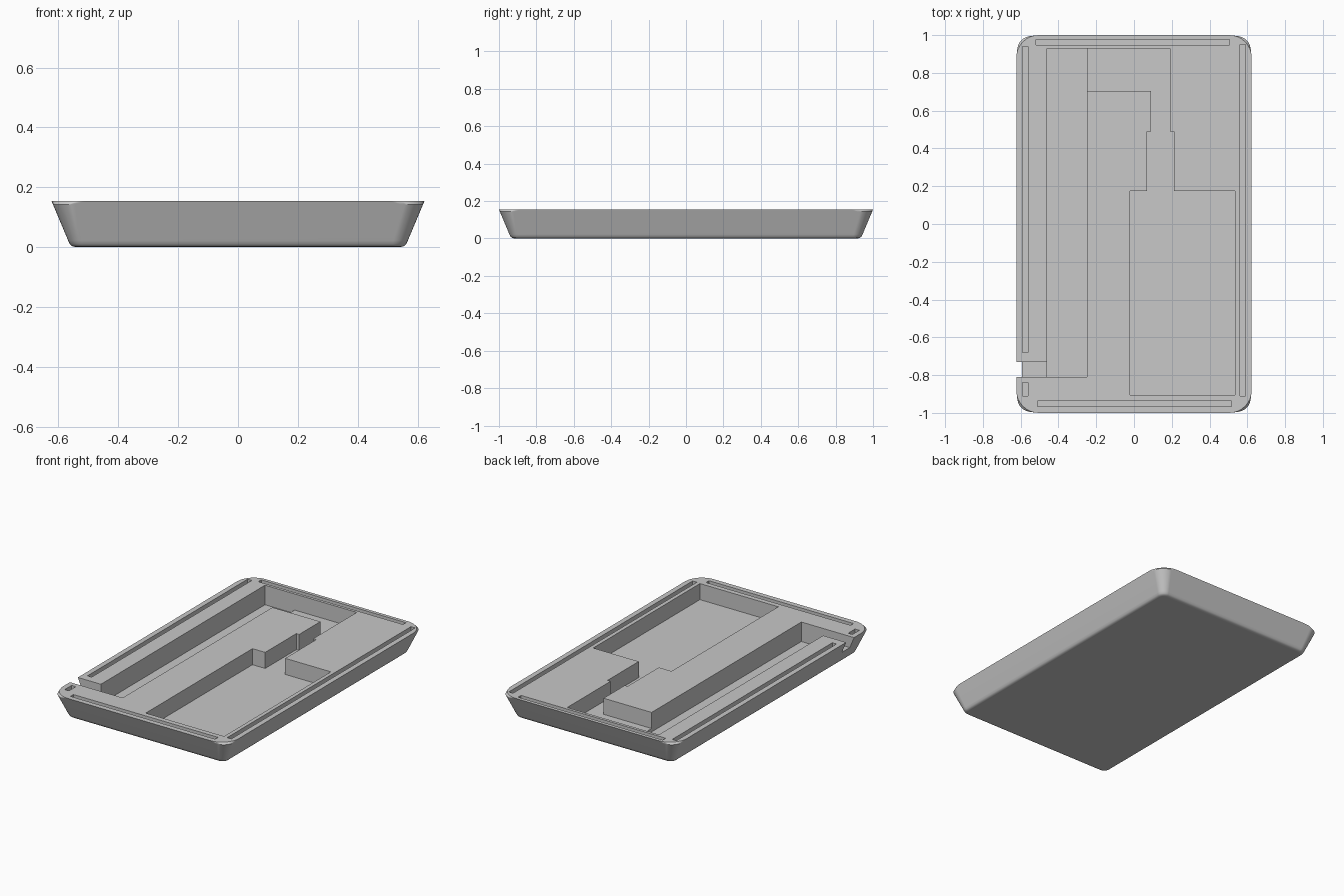
import bpy, bmesh, math

cube = bpy.data.objects.get("Cube")
if cube:
    bpy.data.objects.remove(cube, do_unlink=True)

HX, HY, TOP = 0.623, 1.0, 0.155

grey = bpy.data.materials.new("light grey plastic")
grey.use_nodes = True
colour = (0.58, 0.58, 0.58, 1)
grey.diffuse_color = colour
grey.node_tree.nodes["Principled BSDF"].inputs["Base Color"].default_value = colour


def new_object(name, bm):
    bmesh.ops.recalc_face_normals(bm, faces=bm.faces)
    mesh = bpy.data.meshes.new(name)
    bm.to_mesh(mesh)
    bm.free()
    mesh.materials.append(grey)
    ob = bpy.data.objects.new(name, mesh)
    bpy.context.collection.objects.link(ob)
    return ob


def rounded_ring(bm, inset, z, radius, steps=8):
    """Rounded rectangle of vertices, inset from the rim outline."""
    cx, cy = HX - inset - radius, HY - inset - radius
    ring = []
    for i, (sx, sy) in enumerate([(1, 1), (-1, 1), (-1, -1), (1, -1)]):
        for k in range(steps + 1):
            a = math.pi / 2 * (i + k / steps)
            ring.append(bm.verts.new((sx * cx + radius * math.cos(a),
                                      sy * cy + radius * math.sin(a), z)))
    return ring


def prism(name, points, floor):
    """Cutter rising from the given floor height to above the rim."""
    bm = bmesh.new()
    face = bm.faces.new([bm.verts.new((x, y, floor)) for x, y in points])
    out = bmesh.ops.extrude_face_region(bm, geom=[face])
    for v in out["geom"]:
        if isinstance(v, bmesh.types.BMVert):
            v.co.z = TOP + 0.1
    ob = new_object(name, bm)
    ob.hide_render = True
    return ob


def box(name, x0, x1, y0, y1, floor):
    return prism(name, [(x0, y0), (x1, y0), (x1, y1), (x0, y1)], floor)


# Tapered tray body: rounded lower edge, rim corners dipping outwards
bm = bmesh.new()
profile = [(0.084, 0.0, 0.03), (0.07, 0.003, 0.038), (0.062, 0.01, 0.044),
           (0.056, 0.022, 0.048), (0.005, TOP - 0.012, 0.075),
           (0.0, TOP, 0.12)]
rings = [rounded_ring(bm, *p) for p in profile]
for low, high in zip(rings, rings[1:]):
    n = len(low)
    for i in range(n):
        j = (i + 1) % n
        bm.faces.new((low[i], low[j], high[j], high[i]))
bm.faces.new(rings[0])
bm.faces.new(rings[-1])
tray = new_object("tray", bm)

# Stepped pocket, narrow neck and back channel share one floor
pocket = [(-0.3, 0.93), (0.19, 0.93), (0.19, 0.49), (0.212, 0.49),
          (0.212, 0.175), (0.535, 0.175), (0.535, -0.905), (-0.02, -0.905),
          (-0.02, 0.175), (0.07, 0.175), (0.07, 0.49), (0.09, 0.49),
          (0.09, 0.705), (-0.3, 0.705)]
cutters = [
    prism("pocket_cutter", pocket, 0.052),
    box("long_channel_cutter", -0.46, -0.25, -0.81, 0.93, 0.03),
    box("side_notch_cutter", -0.75, -0.4, -0.81, -0.73, 0.083),
]

# Thin grooves along the rim
grooves = [(-0.59, -0.56, -0.68, 0.94), (-0.59, -0.56, -0.91, -0.84),
           (0.56, 0.59, -0.91, 0.95), (-0.52, 0.505, 0.948, 0.978),
           (-0.51, 0.515, -0.967, -0.937)]
cutters += [box("rim_groove_cutter", *g, TOP - 0.03) for g in grooves]

for c in cutters:
    mod = tray.modifiers.new(c.name, "BOOLEAN")
    mod.operation = "DIFFERENCE"
    mod.solver = "EXACT"
    mod.object = c

# Bake the cuts and drop the cutters
bpy.context.view_layer.update()
result = bpy.data.meshes.new_from_object(
    tray.evaluated_get(bpy.context.evaluated_depsgraph_get()))
tray.modifiers.clear()
tray.data = result
for c in cutters:
    bpy.data.objects.remove(c, do_unlink=True)

# Smooth corners, crisp cut edges
bpy.ops.object.select_all(action="DESELECT")
tray.select_set(True)
bpy.context.view_layer.objects.active = tray
bpy.ops.object.shade_smooth_by_angle(angle=math.radians(35))
weighted = tray.modifiers.new("even_normals", "WEIGHTED_NORMAL")
weighted.keep_sharp = True
